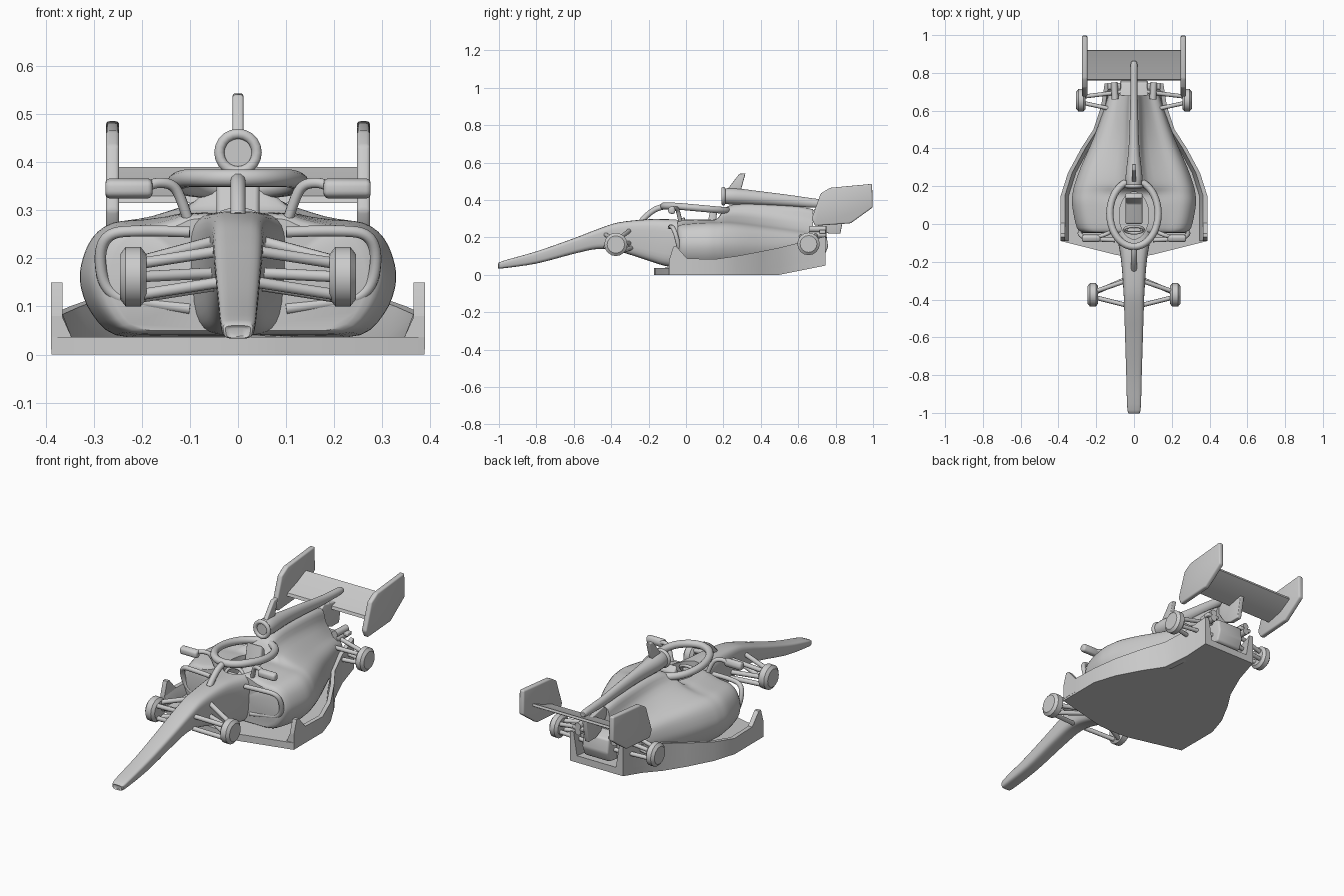
import bpy, bmesh, math
from mathutils import Vector

if "Cube" in bpy.data.objects:
    bpy.data.objects.remove(bpy.data.objects["Cube"])

grey = bpy.data.materials.new("body_grey")
grey.diffuse_color = (0.6, 0.6, 0.6, 1)
grey.use_nodes = True
grey.node_tree.nodes["Principled BSDF"].inputs["Base Color"].default_value = grey.diffuse_color


def finish(ob, angle=35):
    if not ob.data.materials:
        ob.data.materials.append(grey)
    bpy.ops.object.select_all(action='DESELECT')
    ob.select_set(True)
    bpy.context.view_layer.objects.active = ob
    bpy.ops.object.shade_smooth_by_angle(angle=math.radians(angle))
    return ob


def mesh(name, verts, faces, bevel=0.0):
    me = bpy.data.meshes.new(name)
    me.from_pydata([tuple(v) for v in verts], [], faces)
    ob = bpy.data.objects.new(name, me)
    bpy.context.collection.objects.link(ob)
    bm = bmesh.new()
    bm.from_mesh(me)
    bmesh.ops.recalc_face_normals(bm, faces=bm.faces)
    if bevel:
        es = [e for e in bm.edges if e.calc_face_angle(0) > 0.4]
        bmesh.ops.bevel(bm, geom=es, offset=bevel, segments=3, profile=0.5, affect='EDGES')
    bm.to_mesh(me)
    bm.free()
    return finish(ob)


def catmull(rows, n):
    """Smooth interpolation through rows of numbers."""
    out = []
    for i in range(len(rows) - 1):
        p0, p1, p2, p3 = rows[max(i - 1, 0)], rows[i], rows[i + 1], rows[min(i + 2, len(rows) - 1)]
        for k in range(n):
            t = k / n
            out.append([b + 0.5 * t * (c - a + t * (2*a - 5*b + 4*c - d + t * (3*(b - c) + d - a)))
                        for a, b, c, d in zip(p0, p1, p2, p3)])
    return out + [list(rows[-1])]


def loft(name, rings):
    n = len(rings[0])
    faces = [(r*n + i, r*n + (i + 1) % n, (r + 1)*n + (i + 1) % n, (r + 1)*n + i)
             for r in range(len(rings) - 1) for i in range(n)]
    faces += [tuple(range(n)), tuple(range((len(rings) - 1)*n, len(rings)*n))]
    return mesh(name, [v for r in rings for v in r], faces)


def prism(name, pts, x0, x1, bevel=0.0):
    """Side outline (y, z) extruded along x."""
    n = len(pts)
    v = [(x, y, z) for x in (x0, x1) for y, z in pts]
    f = [tuple(range(n)), tuple(range(n, 2*n))] + [(i, (i + 1) % n, n + (i + 1) % n, n + i) for i in range(n)]
    return mesh(name, v, f, bevel)


def box(name, c, s, bevel=0.0):
    x, y, z = c
    a, b, d = (k / 2 for k in s)
    return prism(name, [(y - b, z - d), (y + b, z - d), (y + b, z + d), (y - b, z + d)], x - a, x + a, bevel)


def tube(name, pts, r, closed=False, smooth=6):
    if closed:
        pts = list(pts)
    elif smooth > 1:
        pts = catmull(pts, smooth)
    cu = bpy.data.curves.new(name, 'CURVE')
    cu.dimensions = '3D'
    cu.bevel_depth, cu.bevel_resolution, cu.use_fill_caps = r, 3, True
    sp = cu.splines.new('POLY')
    sp.points.add(len(pts) - 1)
    for p, q in zip(sp.points, pts):
        p.co = (*q, 1)
    sp.use_cyclic_u = closed
    ob = bpy.data.objects.new(name, cu)
    bpy.context.collection.objects.link(ob)
    bpy.ops.object.select_all(action='DESELECT')
    ob.select_set(True)
    bpy.context.view_layer.objects.active = ob
    bpy.ops.object.convert(target='MESH')
    return finish(bpy.context.object, 50)


def disc(name, c, r, width):
    """Bevelled hub with its axis along x."""
    prof = [(-width/2, r*0.75), (-width/2 + 0.012, r), (width/2 - 0.012, r), (width/2, r*0.75)]
    return loft(name, [[(c[0] + dx, c[1] + q*math.cos(a), c[2] + q*math.sin(a))
                        for a in (k*math.tau/16 for k in range(16))] for dx, q in prof])


# Nose: rounded box sections (y, half width, bottom, top)
nose_rows = [(-1.0, .018, .038, .055), (-.985, .034, .034, .072), (-.8, .04, .06, .125), (-.6, .046, .112, .195),
             (-.47, .05, .138, .245), (-.36, .054, .125, .28), (-.2, .066, .075, .297), (-.1, .082, .045, .297),
             (0, .105, .04, .295), (.12, .11, .04, .29)]
rings = []
for y, w, b, t in catmull(nose_rows, 4):
    ring = []
    for k in range(28):
        c, s = math.cos(k*math.tau/28), math.sin(k*math.tau/28)
        px, pz = math.copysign(abs(c)**0.5, c), math.copysign(abs(s)**0.5, s)
        ring.append((px*w*(1 + 0.08*pz), y, (b + t)/2 + pz*(t - b)/2))
    rings.append(ring)
nose = loft("nose", rings)

# Sidepods and engine cover: (y, half width, bottom, shoulder, ridge half width, ridge)
body_rows = [(-.045, .265, .05, .255, .09, .285), (-.02, .3, .042, .268, .1, .295), (.1, .325, .036, .278, .11, .296),
             (.165, .322, .036, .278, .1, .3), (.215, .31, .036, .278, .05, .362), (.3, .28, .04, .27, .035, .38),
             (.45, .215, .05, .25, .028, .375), (.6, .16, .075, .23, .025, .365), (.68, .135, .1, .215, .022, .35)]
rings = []
for y, w, b, s, rw, t in catmull(body_rows, 4):
    h = s - b
    half = [(0, b), (.45*w, b), (.78*w, b + .02*h), (.93*w, b + .2*h), (w, b + .42*h), (w, b + .62*h),
            (.93*w, b + .85*h), (.8*w, b + .98*h), (.55*w + .15*rw, s + .12*(t - s)),
            (rw + .12*w, s + .5*(t - s)), (rw, s + .9*(t - s)), (0, t)]
    half = catmull(half, 3)
    rings.append([(x, y, z) for x, z in half] + [(-x, y, z) for x, z in half[-2:0:-1]])
body = loft("body", rings)

# Cockpit opening
cut = loft("cockpit_cutter", [[(.078*math.cos(a), .045 + .125*math.sin(a), z)
                               for a in (k*math.tau/32 for k in range(32))] for z in (.16, .45)])
for ob in (nose, body):
    m = ob.modifiers.new("opening", 'BOOLEAN')
    m.operation, m.object, m.solver = 'DIFFERENCE', cut, 'EXACT'
    bpy.context.view_layer.objects.active = ob
    bpy.ops.object.modifier_apply(modifier=m.name)
    finish(ob)
bpy.data.objects.remove(cut)
prism("seat", [(-.0, .17), (.16, .17), (.165, .34), (.135, .37), (.11, .25), (0, .22)], -.045, .045, .01)
tube("steering_wheel", [(.05*math.cos(a), -.03 + .018*math.sin(a), .27 + .028*math.sin(a))
                        for a in (k*math.tau/20 for k in range(20))], .008, True)
box("steering_hub", (0, -.03, .265), (.07, .02, .02), .004)

# Floor tray: (half width, y, edge wall height)
edge = [(.388, -.09, .08), (.388, .0, .088), (.388, .15, .083), (.35, .27, .1), (.28, .4, .125),
        (.215, .5, .145), (.175, .62, .175), (.155, .745, .205)]


def low(y):
    return max(0, (y - .5)*.2)


outline = [(0, -.17), (.09, -.165)] + [(x, y) for x, y, _ in edge]
outline += [(-x, y) for x, y in outline[:0:-1]]
n = len(outline)
mesh("floor", [(x, y, low(y) + h) for h in (0, .036) for x, y in outline],
     [tuple(range(n)), tuple(range(n, 2*n))] + [(i, (i + 1) % n, n + (i + 1) % n, n + i) for i in range(n)])
for s in (1, -1):
    loft("floor_edge", [[(s*x, y, low(y) + .005), (s*x, y, h), (s*(x - .022), y, h),
                         (s*(x - .042), y, low(y) + .036), (s*(x - .042), y, low(y) + .005)] for x, y, h in edge])
    prism("floor_fin", [(-.09, .01), (-.09, .08), (-.068, .15), (-.05, .15), (.005, .088), (.005, .01)], s*.365, s*.389)

    # Sidepod inlet lip
    tube("inlet_lip", [(s*x, y, z) for x, y, z in
         [(.1, -.085, .255), (.2, -.08, .257), (.262, -.07, .25), (.285, -.055, .215), (.28, -.04, .155),
          (.25, -.035, .12), (.19, -.035, .108), (.1, -.04, .095)]], .012)

    # Mirrors
    prism("mirror", [(-.095, .33), (-.065, .322), (-.055, .345), (-.065, .369), (-.095, .36)], s*.178, s*.276, .01)
    tube("mirror_arm", [(s*.2, -.07, .345), (s*.165, -.06, .357), (s*.13, -.045, .345), (s*.105, -.03, .285)], .011)

    # Front suspension
    disc("front_hub", (s*.218, -.375, .162), .062, .055)
    for a, b in [((.2, -.355, .195), (.04, -.3, .238)), ((.2, -.39, .19), (.04, -.43, .215)),
                 ((.2, -.355, .162), (.04, -.3, .17)), ((.2, -.39, .125), (.04, -.43, .15)),
                 ((.2, -.36, .12), (.04, -.29, .145))]:
        tube("front_arm", [(s*a[0], *a[1:]), (s*b[0], *b[1:])], .012, smooth=1)

    # Rear suspension
    disc("rear_hub", (s*.281, .655, .165), .06, .05)
    for a, b in [((.265, .64, .19), (.08, .6, .21)), ((.265, .675, .185), (.06, .7, .22)),
                 ((.265, .64, .145), (.08, .6, .15)), ((.265, .675, .145), (.06, .7, .15))]:
        tube("rear_arm", [(s*a[0], *a[1:]), (s*b[0], *b[1:])], .011, smooth=1)
    for z in (.215, .245):
        tube("exhaust", [(s*.1, .66, z), (s*.105, .75, z)], .018, smooth=1)
    box("exhaust_flap", (s*.105, .73, .23), (.07, .035, .02), .005)

    # Rear wing endplates
    prism("wing_endplate", [(.672, .3), (.72, .435), (.77, .465), (.995, .486), (.998, .36), (.88, .275), (.69, .262)],
          s*.247, s*.275, .008)

# Rear wing plane and its support
prism("wing_plane", [(.76, .315), (.765, .33), (.84, .355), (.918, .39), (.922, .378), (.85, .335)], -.255, .255)
prism("wing_support", [(.66, .33), (.72, .24), (.765, .22), (.825, .22), (.85, .345), (.79, .34), (.7, .36)],
      -.012, .012, .004)
prism("gearbox", [(.6, .08), (.74, .1), (.76, .15), (.75, .22), (.6, .25)], -.075, .075, .01)

# Overhead air intake with its tapering spine
rings = []
for y, z, r, wx in catmull([(.2, .42, .04, 1), (.26, .419, .044, 1), (.4, .41, .036, .8), (.55, .397, .03, .75),
                            (.7, .382, .024, .8), (.84, .377, .018, 1), (.862, .377, .01, 1)], 4):
    rings.append([(r*wx*math.cos(a), y, z + r*math.sin(a)) for a in (k*math.tau/20 for k in range(20))])
loft("intake_spine", rings)
tube("intake_ring", [(.039*math.cos(a), .2, .42 + .039*math.sin(a))
                     for a in (k*math.tau/20 for k in range(20))], .011, True)
prism("camera_fin", [(.22, .455), (.285, .54), (.318, .543), (.315, .53), (.29, .44)], -.011, .011, .004)

# Head protection hoop and front strut
hoop = []
for k in range(40):
    a = k*math.tau/40
    y = .055 + .175*math.sin(a)
    hoop.append((.128*math.cos(a), y, .367 - .09*max(0, y + .05)))
tube("hoop", hoop, .019, True)
tube("hoop_strut", [(0, -.115, .365), (0, -.16, .352), (0, -.2, .325), (0, -.24, .285)], .016)
